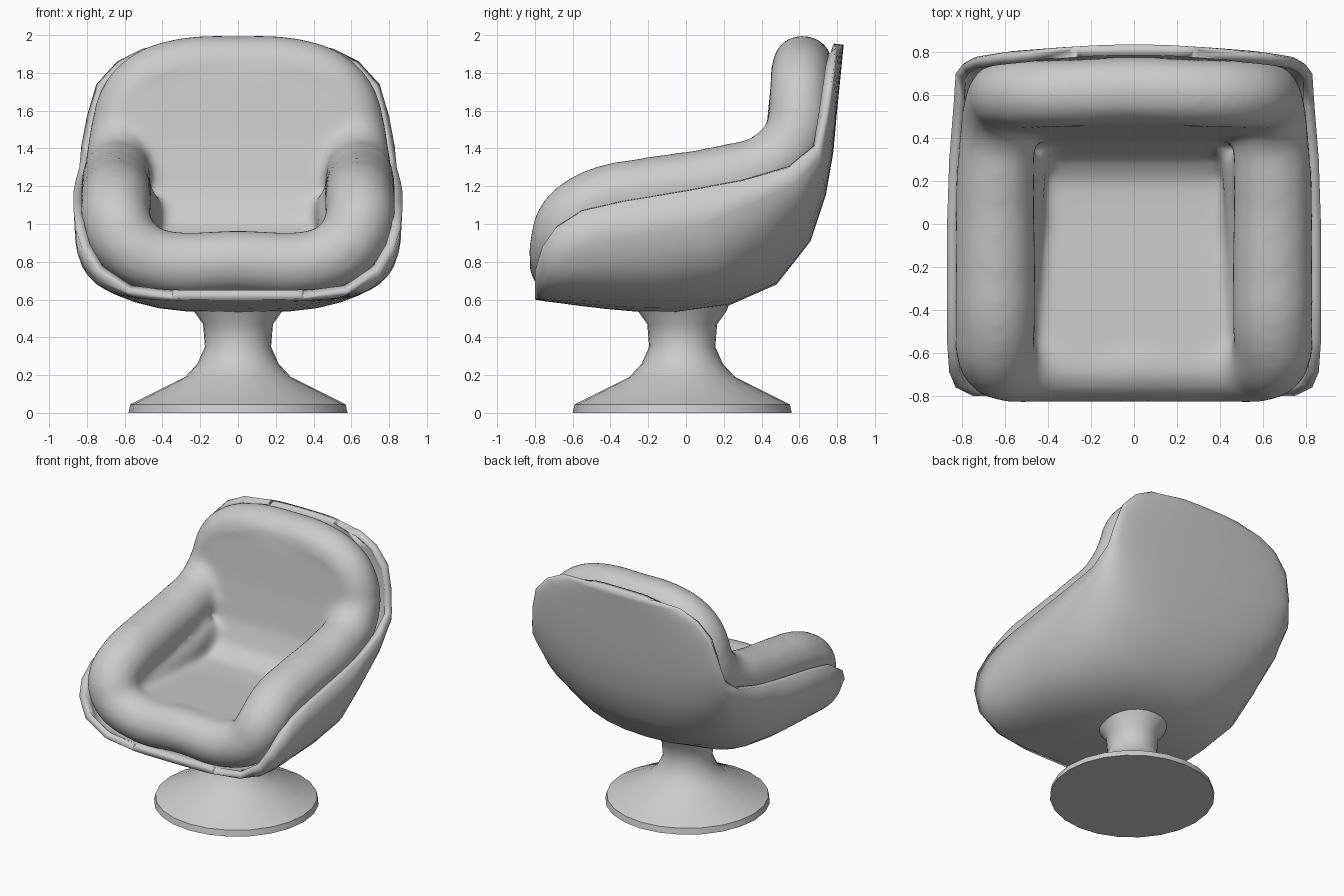
import bpy, bmesh, math
from mathutils import Vector

if "Cube" in bpy.data.objects:
    bpy.data.objects.remove(bpy.data.objects["Cube"])

grey = bpy.data.materials.new("light_grey")
grey.use_nodes = True
grey.diffuse_color = (0.6, 0.6, 0.6, 1)
grey.node_tree.nodes["Principled BSDF"].inputs["Base Color"].default_value = (0.6, 0.6, 0.6, 1)


def add_object(name, bm):
    mesh = bpy.data.meshes.new(name)
    bm.to_mesh(mesh)
    bm.free()
    mesh.materials.append(grey)
    obj = bpy.data.objects.new(name, mesh)
    bpy.context.collection.objects.link(obj)
    return obj


def smooth(obj, degrees):
    bpy.ops.object.select_all(action="DESELECT")
    obj.select_set(True)
    bpy.context.view_layer.objects.active = obj
    bpy.ops.object.shade_smooth_by_angle(angle=math.radians(degrees))


def mirrored(half):
    """Right-hand points, then the path itself, without repeating x = 0."""
    return [(-x, y, z) for x, y, z in reversed(half) if x > 0] + half


def add_tube(bm, points, cyclic=False):
    """Sweep a round tube along (point, radius) pairs into bm."""
    curve = bpy.data.curves.new("tube_path", "CURVE")
    curve.dimensions = "3D"
    curve.bevel_depth = 1
    curve.bevel_resolution = 5
    curve.use_fill_caps = True
    spline = curve.splines.new("BEZIER")
    spline.resolution_u = 6
    spline.use_cyclic_u = cyclic
    spline.bezier_points.add(len(points) - 1)
    for bp, (co, radius) in zip(spline.bezier_points, points):
        bp.co, bp.radius = co, radius
        bp.handle_left_type = bp.handle_right_type = "AUTO"
    helper = bpy.data.objects.new("tube_path", curve)
    bpy.context.collection.objects.link(helper)
    bpy.context.view_layer.update()
    mesh = helper.evaluated_get(bpy.context.evaluated_depsgraph_get()).to_mesh()
    bm.from_mesh(mesh)
    bpy.data.objects.remove(helper)


# Pedestal: turned trumpet foot
bm = bmesh.new()
foot = [(0.58, 0), (0.57, 0.045), (0.28, 0.19), (0.215, 0.26), (0.175, 0.35),
        (0.185, 0.47), (0.235, 0.54), (0.25, 0.58)]
rings = []
SIDES = 24
for r, z in foot:
    rings.append([bm.verts.new((r * math.cos(a), r * math.sin(a) - 0.02, z))
                  for a in (math.tau * i / SIDES for i in range(SIDES))])
for low, high in zip(rings, rings[1:]):
    for i in range(SIDES):
        j = (i + 1) % SIDES
        bm.faces.new((low[i], low[j], high[j], high[i]))
bm.faces.new(rings[0][::-1])
bm.faces.new(rings[-1])
smooth(add_object("pedestal", bm), 40)

# Shell: bucket lofted from the centre line (y, z) out to the rim (x, y, z)
stations = [
    (-0.80, 0.60, 0.35, -0.80, 0.61), (-0.74, 0.59, 0.58, -0.80, 0.64),
    (-0.66, 0.58, 0.75, -0.80, 0.75), (-0.55, 0.565, 0.83, -0.76, 0.88),
    (-0.42, 0.55, 0.86, -0.69, 0.98), (-0.25, 0.535, 0.87, -0.55, 1.07),
    (-0.05, 0.53, 0.87, -0.33, 1.12), (0.23, 0.57, 0.87, 0.0, 1.175),
    (0.48, 0.68, 0.86, 0.30, 1.23), (0.66, 0.91, 0.84, 0.55, 1.30),
    (0.74, 1.15, 0.83, 0.70, 1.41), (0.78, 1.38, 0.80, 0.74, 1.57),
    (0.80, 1.60, 0.75, 0.77, 1.74), (0.82, 1.80, 0.64, 0.785, 1.86),
    (0.83, 1.90, 0.50, 0.79, 1.93), (0.835, 1.95, 0.30, 0.81, 1.945)]
bm = bmesh.new()
rows = []
STEPS = 9
for sy, sz, rx, ry, rz in stations:
    power = 0.68 if sy < 0.3 else 0.85
    half = []
    for k in range(STEPS + 1):
        a = math.pi / 2 * k / STEPS
        g = 1 - max(math.cos(a), 0) ** power
        half.append((rx * math.sin(a) ** power, sy + (ry - sy) * g, sz + (rz - sz) * g))
    rows.append([bm.verts.new(p) for p in mirrored(half)])
for a, b in zip(rows, rows[1:]):
    for i in range(len(a) - 1):
        bm.faces.new((a[i], b[i], b[i + 1], a[i + 1]))
shell = add_object("shell", bm)
thick = shell.modifiers.new("thickness", "SOLIDIFY")
thick.thickness = 0.05
thick.offset = -1
smooth(shell, 42)

# Cushion: padded roll around the rim, fused with arm fill and a seat-and-back pad
bm = bmesh.new()
roll = [((0, -0.66, 0.80), 0.17), ((0.42, -0.66, 0.805), 0.17), ((0.58, -0.65, 0.89), 0.18),
        ((0.64, -0.61, 1.01), 0.185), ((0.645, -0.46, 1.11), 0.19), ((0.645, -0.2, 1.165), 0.19),
        ((0.645, 0.2, 1.235), 0.185), ((0.635, 0.45, 1.32), 0.175), ((0.62, 0.58, 1.48), 0.165),
        ((0.575, 0.6, 1.66), 0.16), ((0.48, 0.605, 1.76), 0.16), ((0.3, 0.61, 1.825), 0.16),
        ((0, 0.62, 1.84), 0.16)]
other = [((-x, y, z), r) for (x, y, z), r in reversed(roll) if x > 0]
add_tube(bm, roll + other, cyclic=True)
for s in (-1, 1):
    add_tube(bm, [((s * 0.61, -0.5, 0.9), 0.17), ((s * 0.6, 0, 0.96), 0.18),
                  ((s * 0.58, 0.36, 1.08), 0.18)])
pad = [(-0.68, 0.955), (0, 0.925), (0.2, 0.93), (0.31, 1.0), (0.38, 1.18), (0.42, 1.45),
       (0.455, 1.8), (0.62, 1.85), (0.68, 1.4), (0.58, 1.0), (0.4, 0.76), (0.2, 0.67),
       (-0.66, 0.67)]
sides = [[bm.verts.new((x, y, z)) for y, z in pad] for x in (-0.56, 0.56)]
bm.faces.new(sides[0])
bm.faces.new(sides[1][::-1])
for i in range(len(pad)):
    j = (i + 1) % len(pad)
    bm.faces.new((sides[0][j], sides[0][i], sides[1][i], sides[1][j]))
bmesh.ops.recalc_face_normals(bm, faces=bm.faces)
cushion = add_object("cushion", bm)
fuse = cushion.modifiers.new("fuse", "REMESH")
fuse.mode = "VOXEL"
fuse.voxel_size = 0.025
fuse.use_smooth_shade = True
soften = cushion.modifiers.new("soften", "SMOOTH")
soften.factor = 0.5
soften.iterations = 14
